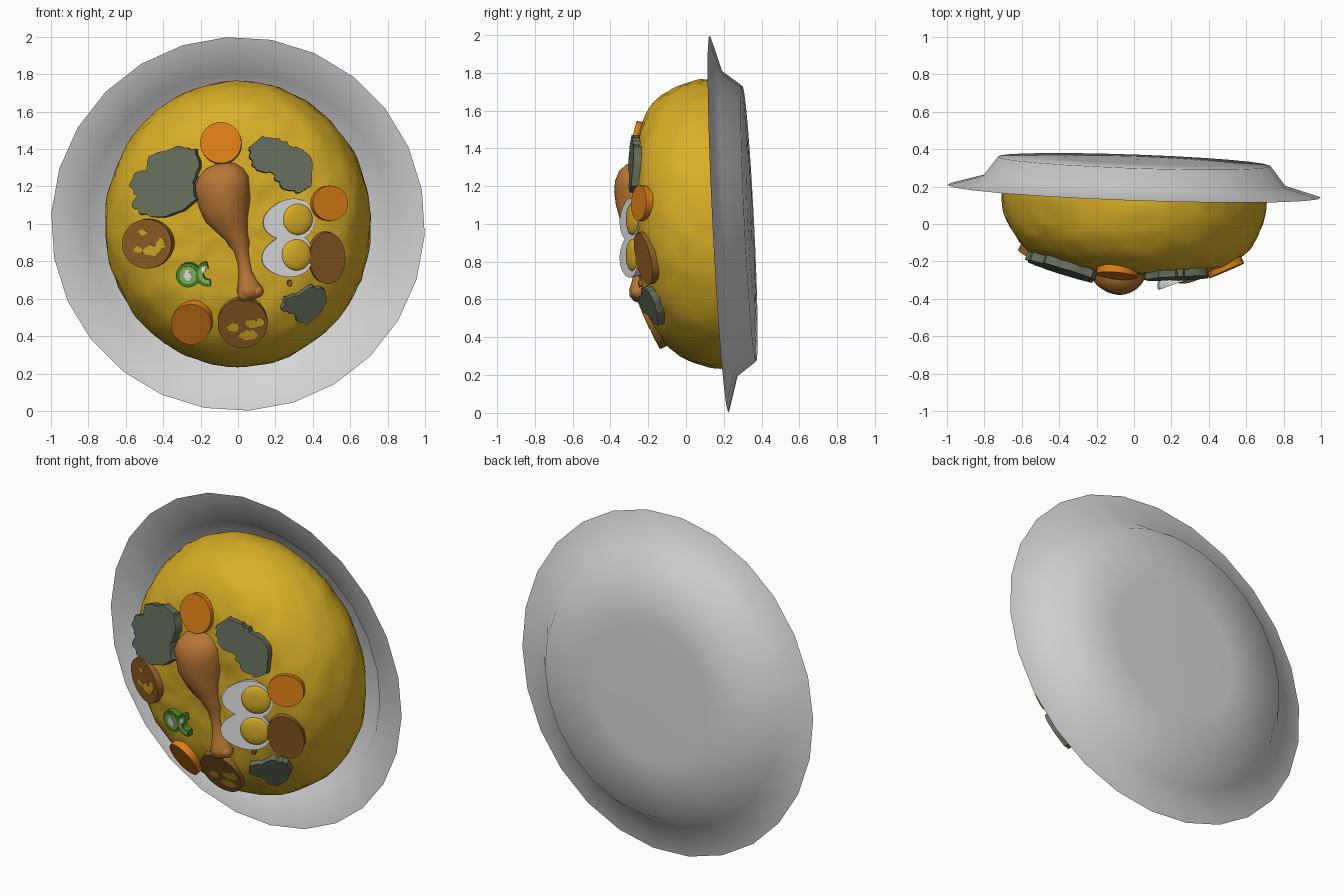
import bpy, bmesh, math, random
from mathutils import Vector, noise

if "Cube" in bpy.data.objects:
    bpy.data.objects.remove(bpy.data.objects["Cube"])

random.seed(4)
COLS = {
    "plate_grey": (0.66, 0.66, 0.66), "egg_white": (0.86, 0.86, 0.85),
    "rice_yellow": (0.69, 0.43, 0.02), "carrot_orange": (0.72, 0.21, 0.008),
    "sausage_brown": (0.29, 0.12, 0.02), "herb_grey_green": (0.13, 0.155, 0.105),
    "chicken_brown": (0.48, 0.185, 0.035), "chili_green": (0.06, 0.24, 0.02),
    "chili_light_green": (0.26, 0.48, 0.12),
}
MATS = {}
for name, c in COLS.items():
    MATS[name] = bpy.data.materials.new(name)
    MATS[name].diffuse_color = (*c, 1)


def make(name, bm, mat, angle=40, recalc=True):
    if recalc:
        bmesh.ops.recalc_face_normals(bm, faces=bm.faces)
    me = bpy.data.meshes.new(name)
    bm.to_mesh(me)
    bm.free()
    me.materials.append(MATS[mat])
    me.shade_smooth()
    me.set_sharp_from_angle(angle=math.radians(angle))
    ob = bpy.data.objects.new(name, me)
    bpy.context.collection.objects.link(ob)
    return ob


def loft(bm, rings, cap_start=False, cap_end=False):
    """Skin a list of closed rings of points."""
    rows = [[bm.verts.new(p) for p in ring] for ring in rings]
    n = len(rows[0])
    for a, b in zip(rows, rows[1:]):
        for i in range(n):
            bm.faces.new((a[i], a[(i + 1) % n], b[(i + 1) % n], b[i]))
    if cap_start:
        bm.faces.new(rows[0])
    if cap_end:
        bm.faces.new(rows[-1])


# The whole dish lies in a slightly tilted plane facing -y
def plane_y(x, z):
    return 0.175 - 0.035 * x - 0.05 * (z - 1)


def dish_ring(r, w, n, sx=1.0, sz=1.0, start=0.0):
    pts = []
    for i in range(n):
        a = start + math.tau * i / n
        x, z = r * sx * math.cos(a), 1 + r * sz * math.sin(a)
        pts.append(Vector((x, plane_y(x, z) - w, z)))
    return pts


# Plate: thin sheet with a wide rim
bm = bmesh.new()
prof = [(1.0, 0.0), (0.81, -0.055), (0.73, -0.16), (0.4, -0.167), (0.05, -0.17)]
loft(bm, [dish_ring(r, w, 26, start=math.radians(10.4)) for r, w in prof], cap_end=True)
make("plate", bm, "plate_grey", 80)

# Rice mound: rounded superellipse dome with lumps
R, H, SX, SZ = 0.75, 0.435, 0.95, 1.02


def dome(r):
    return H * math.sqrt(max(0.0, 1 - (r / R) ** 4))


def surf(x, z):
    return plane_y(x, z) - dome(math.hypot(x / SX, (z - 1) / SZ))


steps = [(0.6 * i / 18, dome(0.6 * i / 18)) for i in range(1, 19)]
t0 = math.asin((0.6 / R) ** 2)
for i in range(1, 13):
    t = t0 + (math.pi / 2 - t0) * i / 12
    steps.append((R * math.sqrt(math.sin(t)), H * math.cos(t)))
steps += [(0.74, -0.05), (0.72, -0.1), (0.68, -0.15)]
bm = bmesh.new()
loft(bm, [dish_ring(r, w, 96, SX, SZ) for r, w in steps], cap_start=True)
bmesh.ops.recalc_face_normals(bm, faces=bm.faces)
bm.normal_update()
for v, n in [(v, v.normal.copy()) for v in bm.verts]:
    v.co += n * (0.008 * noise.noise(v.co * 9) + 0.005 * noise.noise(v.co * 20))
make("rice_mound", bm, "rice_yellow", 80)


# Toppings: flat slices lying tangent to the mound
def slab(name, outline, mat, front=0.024, back=-0.02, at=None):
    cx, cz = at or (sum(p[0] for p in outline) / len(outline),
                    sum(p[1] for p in outline) / len(outline))
    e = 0.03
    gx = (surf(cx + e, cz) - surf(cx - e, cz)) / (2 * e)
    gz = (surf(cx, cz + e) - surf(cx, cz - e)) / (2 * e)
    n = Vector((gx, -1, gz)).normalized()
    y0 = surf(cx, cz)
    base = [Vector((x, y0 + gx * (x - cx) + gz * (z - cz), z)) for x, z in outline]
    bm = bmesh.new()
    loft(bm, [[p + n * back for p in base], [p + n * front for p in base]], True, True)
    return make(name, bm, mat)


def oval(cx, cz, rx, rz, n=32, wob=0.0):
    pts = []
    for i in range(n):
        a, k = math.tau * i / n, 1 + random.uniform(-wob, wob)
        pts.append((cx + rx * k * math.cos(a), cz + rz * k * math.sin(a)))
    return pts


def ragged(pts, amt=0.007):
    out = []
    for (x0, z0), (x1, z1) in zip(pts, pts[1:] + pts[:1]):
        for k in range(4):
            j = random.uniform(-amt, amt) if k else 0
            out.append((x0 + (x1 - x0) * k / 4 + j, z0 + (z1 - z0) * k / 4 + j))
    return out


# Carrot slices
for i, (x, z, r) in enumerate([(-0.09, 1.43, 0.11), (0.485, 1.11, 0.094), (-0.245, 0.475, 0.108)]):
    slab(f"carrot_slice_{i + 1}", oval(x, z, r, r), "carrot_orange")

# Sausage slices with rice showing on two of them
sausages = [(-0.48, 0.895, 0.132, 0.132), (0.025, 0.475, 0.133, 0.13), (0.472, 0.82, 0.095, 0.138)]
for i, (x, z, rx, rz) in enumerate(sausages):
    slab(f"sausage_slice_{i + 1}", oval(x, z, rx, rz), "sausage_brown", 0.018)
spots = [[(-0.02, 0.062, 0.022, 0.016), (-0.045, -0.03, 0.024, 0.018), (0.03, -0.035, 0.05, 0.028),
          (0.075, 0.0, 0.025, 0.03)],
         [(-0.05, -0.02, 0.03, 0.022), (0.03, -0.06, 0.055, 0.026), (0.05, 0.0, 0.04, 0.02),
          (0.095, 0.01, 0.018, 0.022)]]
for i, group in enumerate(spots):
    cx, cz = sausages[i][:2]
    for j, (dx, dz, rx, rz) in enumerate(group):
        slab(f"rice_spot_{i + 1}_{j + 1}", oval(cx + dx, cz + dz, rx, rz, 14, 0.2),
             "rice_yellow", 0.0205 + 0.0003 * j, 0.015, (cx, cz))

# Herb leaves
herbs = [
    [(-0.575, 1.2), (-0.545, 1.27), (-0.48, 1.285), (-0.47, 1.36), (-0.39, 1.385), (-0.31, 1.415),
     (-0.22, 1.40), (-0.2, 1.31), (-0.235, 1.22), (-0.215, 1.13), (-0.29, 1.07), (-0.40, 1.035),
     (-0.52, 1.05), (-0.56, 1.1), (-0.535, 1.15)],
    [(0.06, 1.35), (0.06, 1.41), (0.13, 1.47), (0.22, 1.455), (0.29, 1.41), (0.35, 1.39),
     (0.395, 1.33), (0.39, 1.2), (0.33, 1.165), (0.26, 1.18), (0.2, 1.23), (0.19, 1.265), (0.10, 1.285)],
    [(0.23, 0.545), (0.25, 0.61), (0.31, 0.625), (0.38, 0.67), (0.45, 0.66), (0.465, 0.6),
     (0.43, 0.53), (0.36, 0.47), (0.31, 0.485), (0.29, 0.53)],
]
for i, pts in enumerate(herbs):
    slab(f"herb_leaf_{i + 1}", ragged(pts), "herb_grey_green", 0.026)

# Chili: a full ring and a crescent
c1 = (-0.262, 0.73)
slab("chili_ring", oval(*c1, 0.065, 0.065), "chili_green", 0.03)
slab("chili_ring_flesh", oval(*c1, 0.047, 0.047, 24), "chili_light_green", 0.034, 0.027, c1)
slab("chili_ring_seeds", oval(c1[0], c1[1], 0.022, 0.026, 12, 0.3), "egg_white", 0.038, 0.032, c1)
c2 = (-0.16, 0.735)


def crescent(ro, ri):
    arc = [math.radians(95 + 13.5 * k) for k in range(15)]
    return ([(c2[0] + ro * math.cos(a), c2[1] + ro * math.sin(a)) for a in arc] +
            [(c2[0] + 0.006 + ri * math.cos(a), c2[1] + ri * math.sin(a)) for a in reversed(arc)])


slab("chili_crescent", crescent(0.066, 0.03), "chili_green", 0.034, -0.01, c2)
slab("chili_crescent_flesh", crescent(0.05, 0.032), "chili_light_green", 0.037, 0.03, c2)
slab("chili_crescent_seeds", oval(-0.183, 0.762, 0.012, 0.02, 10, 0.2), "egg_white", 0.039, 0.03, c2)
slab("crumb", oval(0.275, 0.685, 0.014, 0.017, 12), "sausage_brown", 0.02)

# Half eggs: cut face turned a little to the right, blunt end right
N = Vector((0.34, -0.94, 0)).normalized()
L = Vector((0.94, 0.34, 0.13)).normalized()
U = N.cross(L).normalized()
for i, c in enumerate([Vector((0.272, -0.302, 1.018)), Vector((0.265, -0.302, 0.828))]):
    bm = bmesh.new()
    rings = []
    for k in range(1, 24):
        a = math.pi * k / 24
        t = -math.cos(a)
        h = 0.113 * math.sin(a) * (1 + 0.16 * t)
        ring = [c + L * 0.146 * t + U * h * math.cos(math.pi * q / 14) - N * h * math.sin(math.pi * q / 14)
                for q in range(15)]
        rings.append(ring)
    loft(bm, rings, True, True)
    make(f"egg_half_{i + 1}", bm, "egg_white", 50)
    bm = bmesh.new()
    yc = c + L * 0.052
    loft(bm, [[yc + N * (0.022 * math.cos(b) - 0.001) +
               (L * math.cos(q * math.tau / 28) + U * math.sin(q * math.tau / 28)) * 0.084 * math.sin(b)
               for q in range(28)] for b in [math.pi / 2 * k / 6 for k in (6, 5, 4, 3, 2, 1)]], True, True)
    make(f"egg_yolk_{i + 1}", bm, "rice_yellow", 60)

# Drumstick: rings along a leaning path (x, z, radius)
path = [(-0.095, 1.325, 0.03), (-0.095, 1.31, 0.08), (-0.09, 1.275, 0.122), (-0.085, 1.23, 0.142),
        (-0.08, 1.17, 0.145), (-0.07, 1.10, 0.135), (-0.055, 1.03, 0.112), (-0.03, 0.97, 0.085),
        (-0.005, 0.925, 0.064), (0.01, 0.89, 0.056), (0.018, 0.86, 0.04), (0.03, 0.8, 0.035),
        (0.04, 0.74, 0.037), (0.05, 0.69, 0.05), (0.06, 0.65, 0.066), (0.066, 0.62, 0.062),
        (0.07, 0.6, 0.04), (0.07, 0.592, 0.015)]
bm = bmesh.new()
rings = []
for x, z, r in path:
    ring = []
    for q in range(28):
        a = math.tau * q / 28
        k = r * (1 + 0.08 * noise.noise(Vector((math.cos(a) * 1.5, math.sin(a) * 1.5, z * 14))))
        ring.append(Vector((x + k * math.cos(a), -0.24 + 0.95 * k * math.sin(a), z + 0.2 * k * math.cos(a))))
    rings.append(ring)
loft(bm, rings, True, True)
drum = make("drumstick", bm, "chicken_brown", 80)
# Knuckle end of the bone
bm = bmesh.new()
for x, z in [(0.035, 0.622), (0.1, 0.64)]:
    s = bmesh.ops.create_uvsphere(bm, u_segments=16, v_segments=10, radius=0.036)
    bmesh.ops.translate(bm, verts=s["verts"], vec=(x, -0.255, z))
make("drumstick_knuckle", bm, "chicken_brown", 80)

for m in bpy.data.materials:
    if m.users and not m.is_grease_pencil:
        m.use_nodes = True
        m.node_tree.nodes["Principled BSDF"].inputs["Base Color"].default_value = m.diffuse_color
